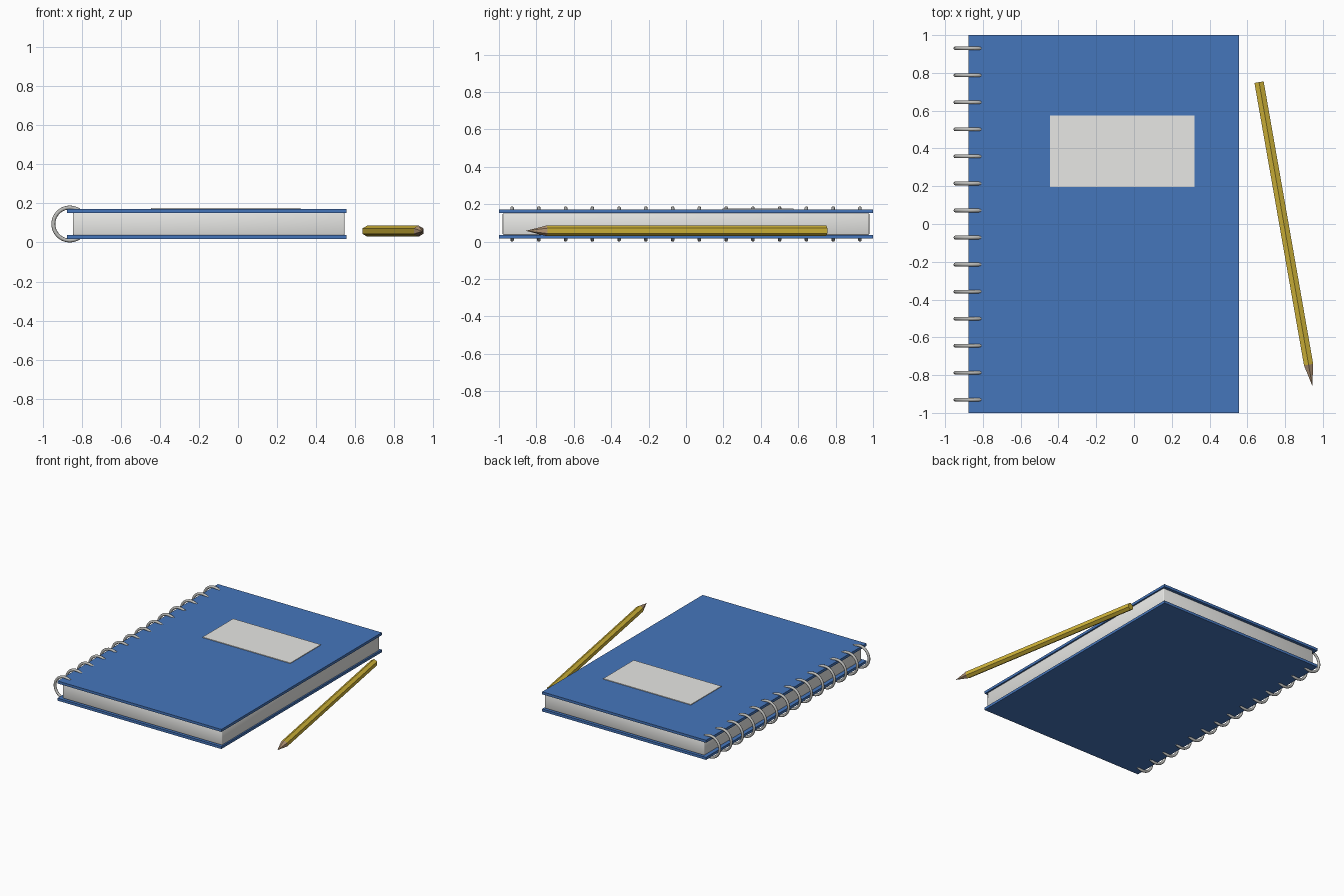
import bpy
import bmesh
import math
from mathutils import Matrix, Vector

default = bpy.data.objects.get("Cube")
if default:
    bpy.data.objects.remove(default, do_unlink=True)


def material(name, color):
    m = bpy.data.materials.new(name)
    m.use_nodes = True
    m.diffuse_color = (*color, 1)
    m.node_tree.nodes["Principled BSDF"].inputs["Base Color"].default_value = (*color, 1)
    return m


blue = material("cover blue", (0.06, 0.18, 0.5))
paper = material("paper white", (0.8, 0.8, 0.78))
metal = material("ring metal", (0.5, 0.5, 0.48))
yellow = material("pencil yellow", (0.64, 0.46, 0.04))
wood = material("sharpened wood", (0.45, 0.3, 0.18))


def finish(name, bm, *mats):
    mesh = bpy.data.meshes.new(name)
    bm.to_mesh(mesh)
    bm.free()
    obj = bpy.data.objects.new(name, mesh)
    bpy.context.collection.objects.link(obj)
    for m in mats:
        mesh.materials.append(m)
    return obj


def box(name, low, high, mat):
    low, high = Vector(low), Vector(high)
    bm = bmesh.new()
    bmesh.ops.create_cube(bm, size=1)
    bmesh.ops.scale(bm, vec=high - low, verts=bm.verts)
    bmesh.ops.translate(bm, vec=(low + high) / 2, verts=bm.verts)
    return finish(name, bm, mat)


# Covers, page block and label
MID = 0.0945
box("bottom_cover", (-0.875, -1, 0.017), (0.555, 1, 0.037), blue)
box("top_cover", (-0.875, -1, 0.152), (0.555, 1, 0.172), blue)
pages = box("pages", (-0.845, -0.98, 0.036), (0.546, 0.98, 0.153), paper)
bevel = pages.modifiers.new("soft_edges", "BEVEL")
bevel.width = 0.006
bevel.segments = 2
for face in pages.data.polygons:
    face.use_smooth = True
box("label", (-0.445, 0.195, 0.171), (0.32, 0.575, 0.177), paper)

# Binding rings along the spine
RINGS = 14
for i in range(RINGS):
    y = -0.93 + 1.86 * i / (RINGS - 1)
    bpy.ops.mesh.primitive_torus_add(
        major_radius=0.0845, minor_radius=0.01, major_segments=32, minor_segments=10,
        location=(-0.861, y, MID), rotation=(math.pi / 2, 0, 0))
    ring = bpy.context.object
    ring.name = f"binding_ring_{i + 1}"
    ring.data.materials.append(metal)
    bpy.ops.object.shade_smooth()

# Hexagonal pencil: prism with a ridge on top, closed by a pointed tip
end, tip = Vector((0.662, 0.751, 0.058)), Vector((0.944, -0.857, 0.058))
axis = (tip - end).normalized()
side = axis.cross(Vector((0, 0, 1)))
RADIUS, TIP_LENGTH = 0.0285, 0.114


def hexagon(bm, center):
    angles = [math.radians(60 * k) for k in range(6)]
    return [bm.verts.new(center + RADIUS * (side * math.sin(a) + Vector((0, 0, math.cos(a)))))
            for a in angles]


bm = bmesh.new()
back = hexagon(bm, end)
shoulder = hexagon(bm, tip - axis * TIP_LENGTH)
point = bm.verts.new(tip)
bm.faces.new(back)
for k in range(6):
    n = (k + 1) % 6
    bm.faces.new((back[k], back[n], shoulder[n], shoulder[k]))
    bm.faces.new((shoulder[k], shoulder[n], point)).material_index = 1
bmesh.ops.recalc_face_normals(bm, faces=bm.faces)
finish("pencil", bm, yellow, wood)
